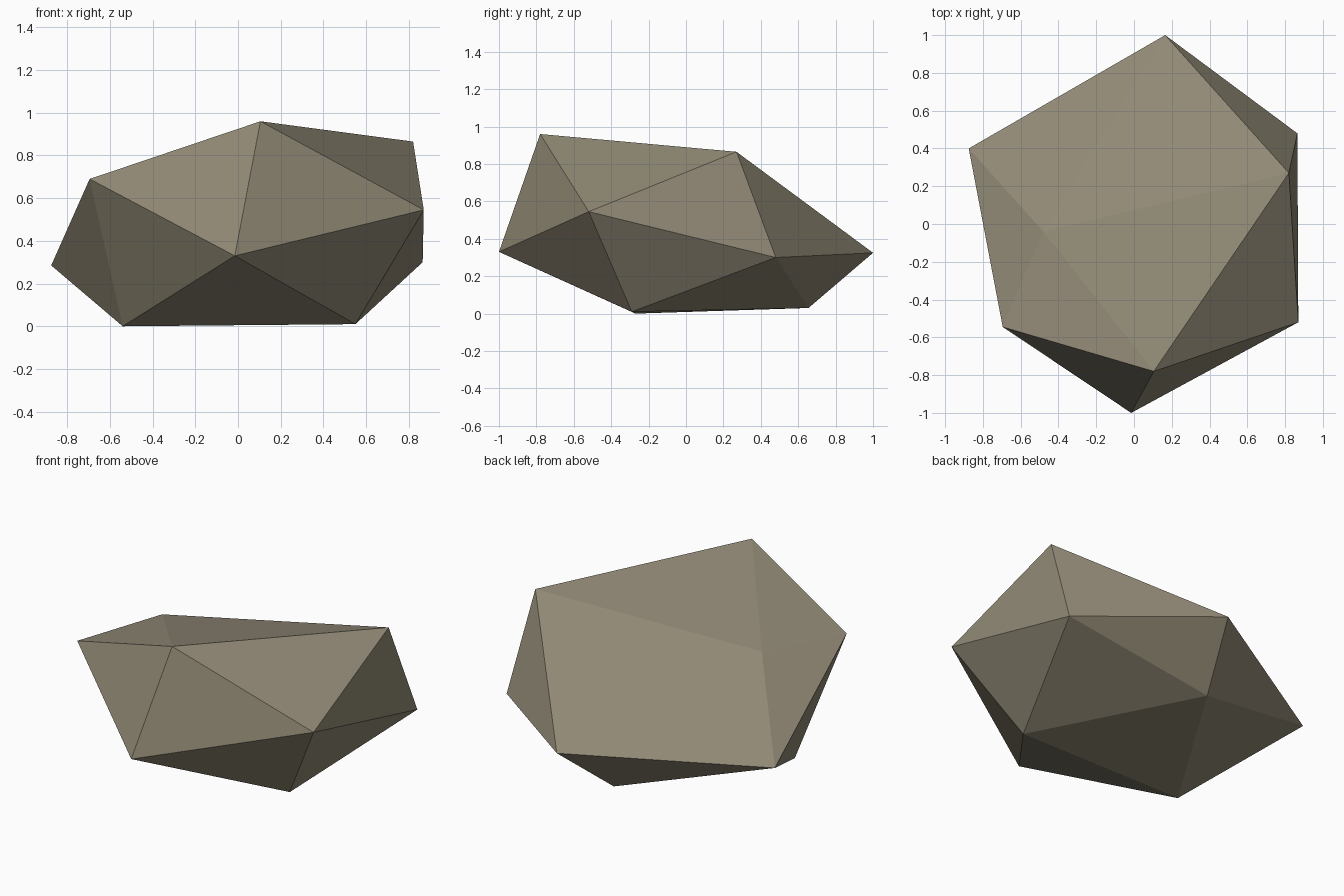
import bpy
import bmesh

default = bpy.data.objects.get("Cube")
if default:
    bpy.data.objects.remove(default, do_unlink=True)

# Stone colour
stone = bpy.data.materials.new("warm_grey_stone")
stone.use_nodes = True
colour = (0.28, 0.248, 0.178, 1.0)
stone.diffuse_color = colour
bsdf = next(n for n in stone.node_tree.nodes if n.type == 'BSDF_PRINCIPLED')
bsdf.inputs["Base Color"].default_value = colour
bsdf.inputs["Roughness"].default_value = 0.9

# Boulder: an irregular icosahedron of two poles and two staggered rings
upper_pole = (-0.48, -0.04, 0.715)
lower_pole = (0.55, -0.29, 0.01)
upper_ring = [(-0.695, -0.545, 0.69), (0.105, -0.78, 0.96), (0.82, 0.27, 0.865),
              (0.165, 1.0, 0.325), (-0.875, 0.4, 0.285)]
lower_ring = [(-0.015, -1.0, 0.33), (0.87, -0.52, 0.545), (0.865, 0.48, 0.3),
              (0.025, 0.655, 0.03), (-0.54, -0.27, 0.0)]

bm = bmesh.new()
top = bm.verts.new(upper_pole)
base = bm.verts.new(lower_pole)
upper = [bm.verts.new(p) for p in upper_ring]
lower = [bm.verts.new(p) for p in lower_ring]

for i in range(5):
    j = (i + 1) % 5
    bm.faces.new((top, upper[i], upper[j]))
    bm.faces.new((upper[i], lower[i], upper[j]))
    bm.faces.new((lower[i], lower[j], upper[j]))
    bm.faces.new((base, lower[j], lower[i]))

bmesh.ops.recalc_face_normals(bm, faces=bm.faces)
mesh = bpy.data.meshes.new("boulder")
bm.to_mesh(mesh)
bm.free()
mesh.materials.append(stone)
boulder = bpy.data.objects.new("boulder", mesh)
bpy.context.collection.objects.link(boulder)
